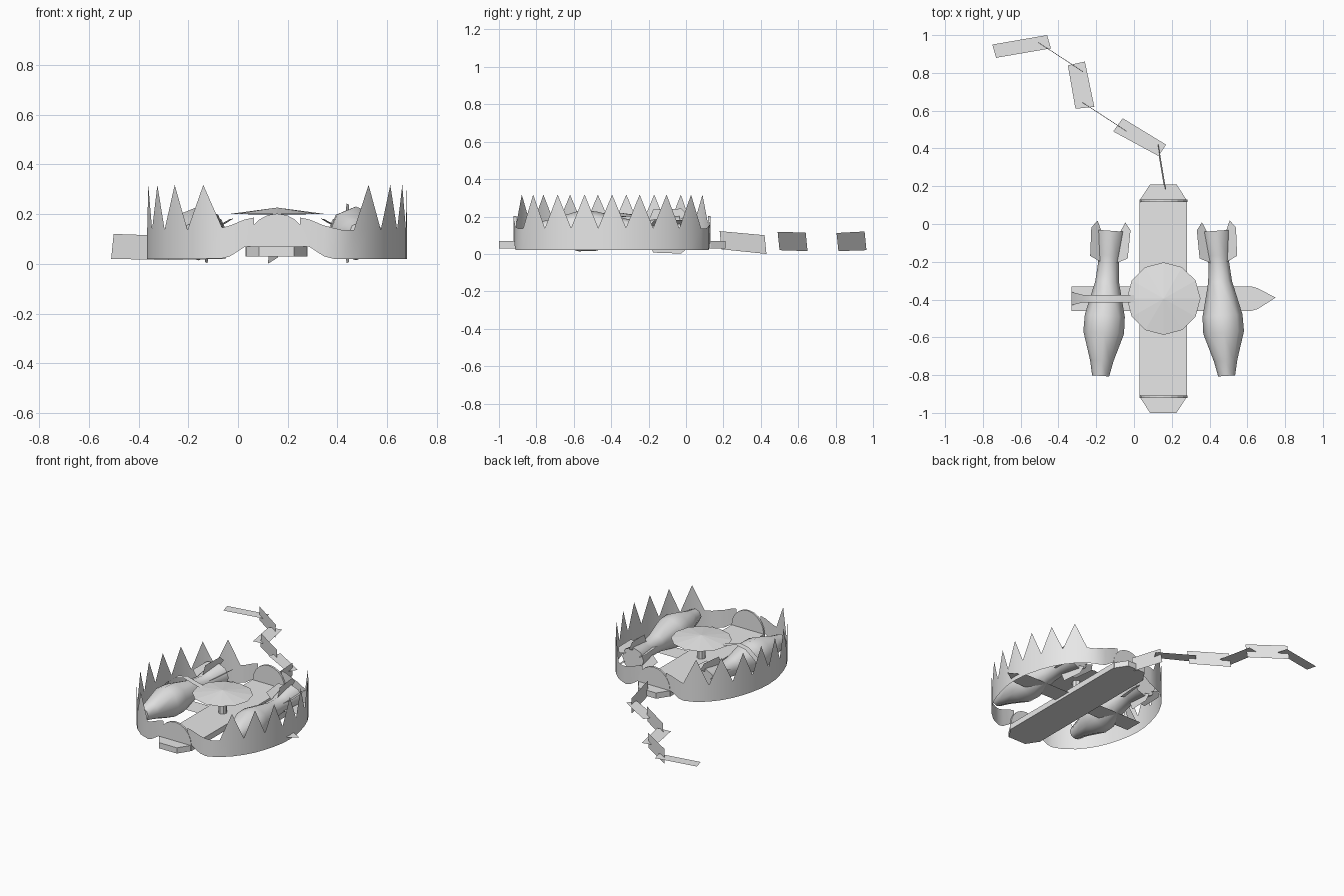
import bpy, bmesh, math
from mathutils import Vector, Matrix

if "Cube" in bpy.data.objects:
    bpy.data.objects.remove(bpy.data.objects["Cube"])

CX, CY = 0.157, -0.395         # centre of the trap
steel = bpy.data.materials.new("grey steel")
steel.diffuse_color = (0.8, 0.8, 0.8, 1)
steel.use_nodes = True
steel.node_tree.nodes["Principled BSDF"].inputs["Base Color"].default_value = steel.diffuse_color


def make(name, verts, faces, smooth=False):
    me = bpy.data.meshes.new(name)
    me.from_pydata([tuple(v) for v in verts], [], faces)
    bm = bmesh.new()
    bm.from_mesh(me)
    bmesh.ops.recalc_face_normals(bm, faces=bm.faces)
    bm.to_mesh(me)
    bm.free()
    me.materials.append(steel)
    ob = bpy.data.objects.new(name, me)
    bpy.context.collection.objects.link(ob)
    if smooth:
        bpy.ops.object.select_all(action='DESELECT')
        ob.select_set(True)
        bpy.context.view_layer.objects.active = ob
        bpy.ops.object.shade_smooth_by_angle(angle=math.radians(50))
    return ob


def prism(name, outline, offset):
    """Outline polygon swept along an offset vector."""
    n = len(outline)
    a = [Vector(p) for p in outline]
    b = [p + Vector(offset) for p in a]
    faces = [list(range(n)), list(range(n, 2 * n))]
    faces += [[i, (i + 1) % n, n + (i + 1) % n, n + i] for i in range(n)]
    return make(name, a + b, faces)


def lerp(t, pts):
    for (t0, v0), (t1, v1) in zip(pts, pts[1:]):
        if t <= t1:
            return v0 + (v1 - v0) * (t - t0) / (t1 - t0)
    return pts[-1][1]


# Toothed jaws: thin bands round a squarish half ring, raised at the hinges
RADIUS = [(0, .522), (20, .525), (42, .552), (56, .568), (66, .563), (72, .547), (81, .53)]
LOW = [(0, .02), (66, .02), (70, .03), (76, .068), (81, .085)]
TOP = [(0, .14), (62, .135), (69, .15), (76, .178), (81, .188)]


def jaw(name, side, teeth, step):
    half = teeth * step / 2
    angles = [-half + i * step / 2 for i in range(2 * teeth + 1)]
    extra = [a for a in (62, 66, 70, 73, 76, 80) if a > half + 2]
    angles = [-a for a in reversed(extra)] + angles + extra
    verts, faces = [], []
    for a in angles:
        r, d = math.radians(a), lerp(abs(a), RADIUS)
        x, y = CX + side * d * math.cos(r), CY + d * math.sin(r)
        verts += [(x, y, lerp(abs(a), LOW)), (x, y, lerp(abs(a), TOP))]
    for i in range(len(angles) - 1):
        faces.append((2 * i, 2 * i + 2, 2 * i + 3, 2 * i + 1))
    # each tooth stands on two columns of the band
    for k in range(teeth):
        i = len(extra) + 2 * k
        x, y, _ = verts[2 * (i + 1)]
        verts.append((x, y, 0.317))
        tip = len(verts) - 1
        faces += [(2 * i + 1, 2 * i + 3, tip), (2 * i + 3, 2 * i + 5, tip)]
    return make(name, verts, faces, True)


jaw("left_jaw", -1, 8, 16.7)
jaw("right_jaw", 1, 7, 16.3)

# Base plate
prism("base_plate", [(.03, -.92, .03), (.28, -.92, .03), (.28, .13, .03), (.03, .13, .03)],
      (0, 0, .04))

# Hinge brackets and tapered end lips
for s, end in ((-1, "front"), (1, "back")):
    y = CY + s * 0.512
    arc = [(CX + .125 * math.cos(math.pi * i / 10), y, .07 + .132 * math.sin(math.pi * i / 10))
           for i in range(11)]
    prism(end + "_bracket", arc, (0, s * .014, 0))
    y0, y1 = CY + s * .52, CY + s * .605
    prism(end + "_lip", [(.03, y0, .03), (.28, y0, .03), (.225, y1, .03), (.085, y1, .03)],
          (0, 0, .04))

# Flat cross bar with a pointed end
make("cross_bar", [(-.33, -.46, .05), (.62, -.46, .05), (.655, -.45, .05), (.75, -.39, .05),
                   (.655, -.34, .05), (.62, -.33, .05), (-.33, -.33, .05)], [list(range(7))])

# Trigger pan, a shallow cone on a short post
ring = [(CX + .195 * math.cos(math.pi * i / 6), CY + .192 * math.sin(math.pi * i / 6), .2)
        for i in range(12)]
make("trigger_pan", ring + [(CX, CY, .226), (CX, CY, .198)],
     [(i, (i + 1) % 12, 12) for i in range(12)] + [((i + 1) % 12, i, 13) for i in range(12)])
prism("pan_post", [(CX + .028 * math.cos(math.pi * i / 4), CY + .028 * math.sin(math.pi * i / 4), .06)
                   for i in range(8)], (0, 0, .14))

# Catch arm, a thin strip arching over the left shell to the pan
path = [(-.33, .06), (-.27, .17), (-.2, .225), (-.13, .24), (-.06, .22), (.0, .205)]
verts = [(x, CY + w * (.035 if i < 1 else .02), z) for i, (x, z) in enumerate(path) for w in (-1, 1)]
make("catch_arm", verts, [(2 * i, 2 * i + 1, 2 * i + 3, 2 * i + 2) for i in range(5)], True)

# Finned shells lying either side of the base
PROFILE = [(-.41, .045), (-.33, .062), (-.18, .108), (-.09, .106),
           (.09, .063), (.19, .055), (.23, .062), (.36, .08)]


def shell(name, side):
    n = 8
    turn = Matrix.Translation((CX + side * .305, CY, .122)) @ Matrix.Rotation(side * math.radians(4), 4, 'Z')
    verts, faces = [], []
    for y, r in PROFILE:
        for k in range(n):
            a = 2 * math.pi * k / n
            verts.append(turn @ Vector((r * math.cos(a), y, r * math.sin(a))))
    for j in range(len(PROFILE) - 1):
        for k in range(n):
            m = (k + 1) % n
            faces.append((j * n + k, j * n + m, j * n + n + m, j * n + n + k))
    last = (len(PROFILE) - 1) * n
    faces += [list(range(n)), list(range(last, last + n))]
    make(name, verts, faces, True)
    # tail fins
    fv, ff = [], []
    for k in range(6):
        a = math.pi * k / 3 + math.pi / 6
        c = len(fv)
        for r, y in ((.045, .19), (.115, .22), (.12, .37), (.085, .41), (.06, .36)):
            fv.append(turn @ Vector((r * math.cos(a), y, r * math.sin(a))))
        ff.append(list(range(c, c + 5)))
    make(name + "_fins", fv, ff)


shell("left_shell", -1)
shell("right_shell", 1)

# Chain: flat links, alternately upright (slightly leaning) and lying
upright = [((.16, .19), (.12, .43), .025, 0.0), ((-.05, .5), (-.28, .65), .02, .015),
           ((-.28, .815), (-.51, .965), .015, .02)]
for i, (p, q, z0, z1) in enumerate(upright):
    make("upright_link_%d" % (i + 1),
         [(*p, z0), (*q, z1), (q[0] + .01, q[1] - .01, z1 + .1), (p[0] + .01, p[1] - .01, z0 + .097)],
         [(0, 1, 2, 3)])
lying = [[(-.11, .49), (-.06, .56), (.17, .42), (.13, .36)],
         [(-.35, .84), (-.26, .86), (-.21, .62), (-.31, .61)],
         [(-.75, .95), (-.46, 1.0), (-.44, .93), (-.73, .88)]]
for i, pts in enumerate(lying):
    make("lying_link_%d" % (i + 1), [(x, y, .06) for x, y in pts], [(0, 1, 2, 3)])
